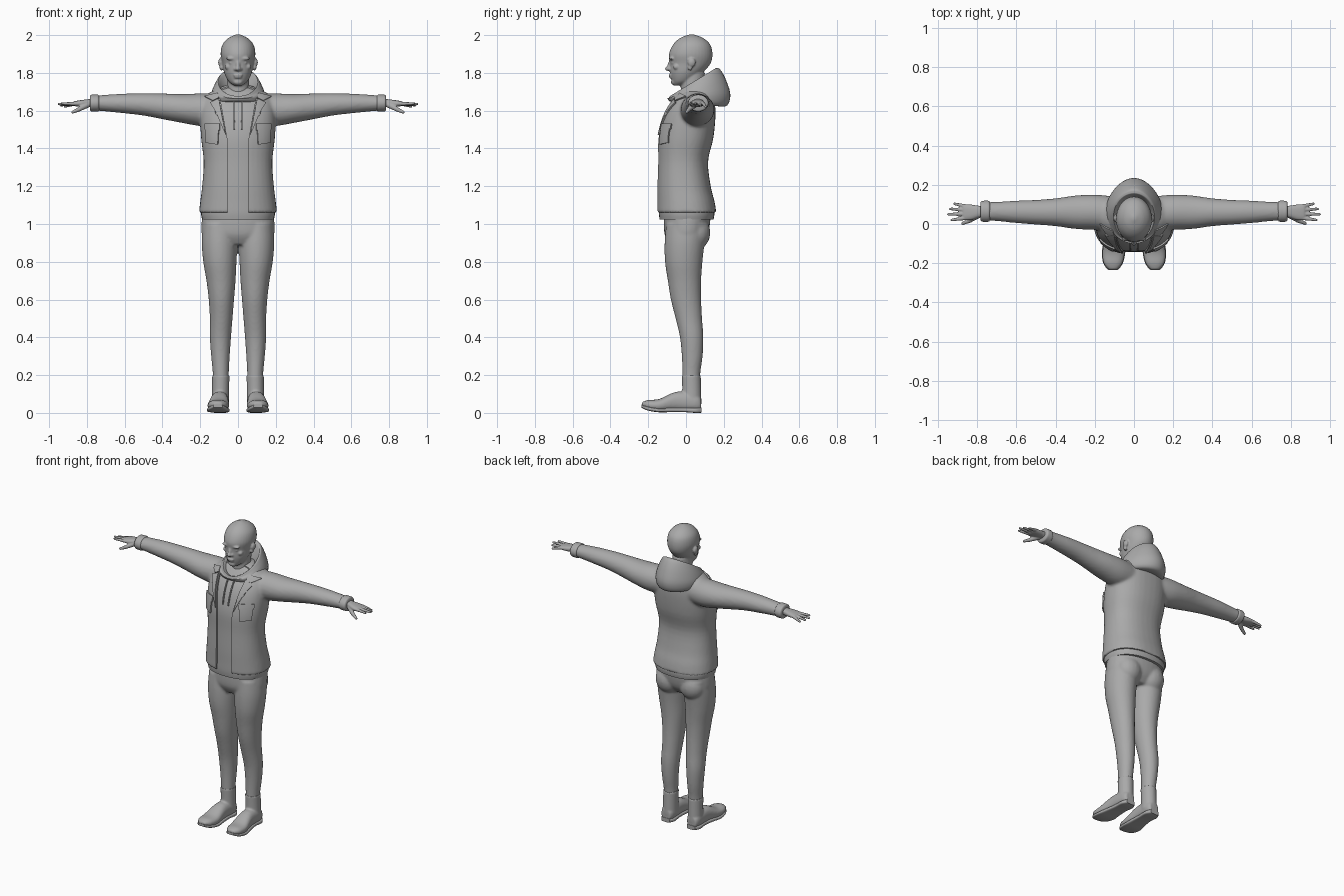
import bpy, bmesh
from math import sin, cos, pi, copysign
from mathutils import Vector, Matrix

cube = bpy.data.objects.get("Cube")
if cube:
    bpy.data.objects.remove(cube, do_unlink=True)

GREY = (.4, .4, .4, 1)
grey = bpy.data.materials.new("plain grey")
grey.use_nodes = True
grey.diffuse_color = GREY
grey.node_tree.nodes["Principled BSDF"].inputs["Base Color"].default_value = GREY
SIDES = (-1, 1)
made = []


def eased(rows, steps=4):
    """Pass a smooth curve through rows of measurements."""
    rows = [Vector(r) for r in rows]
    out = []
    for i in range(len(rows) - 1):
        a, b = rows[max(i - 1, 0)], rows[i]
        c, d = rows[i + 1], rows[min(i + 2, len(rows) - 1)]
        for k in range(steps):
            t = k / steps
            out.append(b + (c - a) * (t / 2) + (a * 2 - b * 5 + c * 4 - d) * (t * t / 2)
                       + (b * 3 - a - c * 3 + d) * (t ** 3 / 2))
    return out + [rows[-1]]


def skin(bm, rings, caps=True):
    """Join rings of points into a surface."""
    loops = [[bm.verts.new(p) for p in ring] for ring in rings]
    for low, high in zip(loops, loops[1:]):
        for i in range(len(low)):
            j = (i + 1) % len(low)
            bm.faces.new((low[i], low[j], high[j], high[i]))
    if caps:
        bm.faces.new(loops[0][::-1])
        bm.faces.new(loops[-1])


def loft(bm, rows, axis="Z", side=1, power=2, count=36):
    """Rows hold: place along axis, two centre values, two radii."""
    rings = []
    for t, ca, cb, ra, rb in eased(rows):
        ring = []
        for i in range(count):
            u, v = cos(2 * pi * i / count), sin(2 * pi * i / count)
            a = ca + ra * copysign(abs(u) ** (2 / power), u)
            b = cb + rb * copysign(abs(v) ** (2 / power), v)
            x, y, z = {"X": (t, a, b), "Y": (a, t, b), "Z": (a, b, t)}[axis]
            ring.append((x * side, y, z))
        rings.append(ring)
    skin(bm, rings)


def ball(bm, centre, radii):
    place = Matrix.Translation(centre) @ Matrix.Diagonal((*radii, 1))
    bmesh.ops.create_uvsphere(bm, u_segments=20, v_segments=12, radius=1, matrix=place)


def tube(bm, start, end, r_start, r_end):
    start, end = Vector(start), Vector(end)
    way = end - start
    turn = way.to_track_quat("Z", "Y").to_matrix().to_4x4()
    bmesh.ops.create_cone(bm, cap_ends=True, segments=14, radius1=r_start, radius2=r_end,
                          depth=way.length, matrix=Matrix.Translation((start + end) / 2) @ turn)
    ball(bm, start, [r_start] * 3)
    ball(bm, end, [r_end] * 3)


def finish(name, bm):
    bmesh.ops.recalc_face_normals(bm, faces=bm.faces)
    mesh = bpy.data.meshes.new(name)
    bm.to_mesh(mesh)
    bm.free()
    mesh.materials.append(grey)
    ob = bpy.data.objects.new(name, mesh)
    bpy.context.collection.objects.link(ob)
    made.append(ob)
    return ob


def modify(ob, kind, **settings):
    """Add one modifier and bake it into the mesh."""
    mod = ob.modifiers.new(kind.lower(), kind)
    for key, value in settings.items():
        setattr(mod, key, value)
    graph = bpy.context.evaluated_depsgraph_get()
    graph.update()
    mesh = bpy.data.meshes.new_from_object(ob.evaluated_get(graph))
    ob.modifiers.clear()
    ob.data = mesh
    if not mesh.materials:
        mesh.materials.append(grey)


def melt(ob, voxel, passes):
    """Fuse overlapping volumes into one soft surface."""
    modify(ob, "REMESH", mode="VOXEL", voxel_size=voxel)
    modify(ob, "SMOOTH", factor=.5, iterations=passes)


def patch(name, corners, target):
    """Thin cloth piece laid on the front of a garment."""
    bm = bmesh.new()
    bm.faces.new([bm.verts.new((x, -.5, z)) for x, z in corners])
    bmesh.ops.subdivide_edges(bm, edges=bm.edges, cuts=9, use_grid_fill=True)
    ob = finish(name, bm)
    modify(ob, "SHRINKWRAP", target=target, wrap_method="PROJECT", use_project_y=True,
           use_positive_direction=True, use_negative_direction=False,
           wrap_mode="ABOVE_SURFACE", offset=.004)
    modify(ob, "SOLIDIFY", thickness=.009, offset=0)


# Head with neck and facial forms
bm = bmesh.new()
loft(bm, [(1.733, 0, -.04, .02, .025), (1.755, 0, -.018, .05, .056), (1.8, 0, .002, .073, .086),
          (1.85, 0, .022, .083, .108), (1.9, 0, .025, .092, .115), (1.95, 0, .03, .082, .098),
          (1.985, 0, .03, .05, .06), (2.004, 0, .03, .008, .01)])
loft(bm, [(1.6, 0, .04, .068, .068), (1.7, 0, .035, .06, .062), (1.8, 0, .035, .06, .065)])
ball(bm, (0, -.091, 1.822), (.015, .02, .013))
tube(bm, (0, -.078, 1.87), (0, -.093, 1.826), .009, .011)
ball(bm, (0, -.082, 1.788), (.025, .01, .006))
ball(bm, (0, -.08, 1.777), (.021, .01, .006))
ball(bm, (0, -.062, 1.752), (.026, .018, .017))
for s in SIDES:
    ball(bm, (s * .035, -.075, 1.876), (.028, .014, .009))
    ball(bm, (s * .034, -.069, 1.854), (.014, .009, .008))
    ball(bm, (s * .014, -.084, 1.82), (.009, .011, .009))
    ball(bm, (s * .052, -.05, 1.832), (.018, .018, .016))
    ball(bm, (s * .092, .03, 1.855), (.013, .021, .024))
    ball(bm, (s * .088, .022, 1.83), (.01, .013, .018))
melt(finish("head", bm), .005, 2)

# Hoodie body and jacket
torso = [(1.06, 0, .003, .207, .158), (1.12, 0, -.002, .2, .153), (1.2, 0, -.012, .19, .143),
         (1.33, 0, -.017, .182, .134), (1.45, 0, -.003, .195, .147), (1.55, 0, .013, .2, .142),
         (1.62, 0, .028, .195, .127), (1.68, 0, .045, .17, .1), (1.72, 0, .05, .1, .07),
         (1.74, 0, .05, .05, .04)]
inset = .011
bm = bmesh.new()
under = [(z, x, y, rx - inset, ry - inset) for z, x, y, rx, ry in torso]
loft(bm, [(1.025, 0, .003, .19, .143)] + under, power=2.3)
hoodie = finish("hoodie_body", bm)

bm = bmesh.new()
loft(bm, torso, power=2.3)
for s in SIDES:
    loft(bm, [(.1, .05, 1.605, .09, .085), (.2, .06, 1.605, .09, .086), (.3, .06, 1.612, .085, .076),
              (.4, .06, 1.623, .071, .068), (.5, .06, 1.633, .063, .059), (.6, .062, 1.638, .057, .052),
              (.7, .064, 1.64, .049, .044), (.76, .065, 1.64, .047, .039)], "X", s)
jacket = finish("jacket", bm)
melt(jacket, .009, 5)

# Open front of the jacket
bm = bmesh.new()
edge = [(.056, 1), (.056, 1.45), (.1, 1.7), (.1, 1.8)]
outline = edge + [(-x, z) for x, z in reversed(edge)]
skin(bm, [[(x, y, z) for x, z in outline] for y in (-.4, 0)])
cutter = finish("opening_cutter", bm)
modify(jacket, "BOOLEAN", object=cutter, operation="DIFFERENCE")
made.remove(cutter)
bpy.data.objects.remove(cutter, do_unlink=True)

# Collar, lapels, pockets and drawstrings
pieces = [("collar", [(.106, 1.69), (.175, 1.672), (.13, 1.65), (.1, 1.665)], jacket),
          ("lapel", [(.1, 1.66), (.145, 1.64), (.115, 1.59), (.064, 1.47)], jacket),
          ("pocket", [(.1, 1.51), (.168, 1.51), (.165, 1.43), (.105, 1.42)], jacket),
          ("pocket_flap", [(.095, 1.53), (.172, 1.53), (.172, 1.5), (.095, 1.495)], jacket),
          ("drawstring", [(.02, 1.66), (.027, 1.66), (.023, 1.5), (.016, 1.5)], hoodie)]
for name, corners, target in pieces:
    for s in SIDES:
        patch(("right_" if s < 0 else "left_") + name, [(s * x, z) for x, z in corners], target)

# Hood lying on the shoulders: width, depth, centre, height, tilt, back point
hood = [(.06, .06, .04, 1.66, .3, 0), (.075, .085, .035, 1.7, .5, 0), (.1, .115, .035, 1.745, .6, 0),
        (.108, .125, .038, 1.75, .6, 0), (.117, .132, .04, 1.74, .58, .01), (.135, .15, .05, 1.71, .3, .015),
        (.145, .157, .06, 1.67, .05, .018), (.13, .14, .055, 1.635, -.1, .01), (.06, .06, .04, 1.64, 0, 0)]
rings = []
for wide, deep, mid, height, tilt, point in eased(hood):
    ring = []
    for i in range(48):
        a = 2 * pi * i / 48
        y = -deep * cos(a)
        ring.append((wide * sin(a), mid + y + point * max(0, -cos(a)) ** 4, height + tilt * y))
    rings.append(ring)
bm = bmesh.new()
skin(bm, rings, caps=False)
finish("hood", bm)

# Trousers
bm = bmesh.new()
loft(bm, [(1.06, 0, .008, .188, .122), (1, 0, .005, .193, .122), (.94, 0, 0, .19, .112),
          (.89, 0, -.005, .16, .08)], power=2.2)
for s in SIDES:
    ball(bm, (s * .088, .055, .955), (.085, .074, .09))
    legs = [(1, .098, .005, .09, .11), (.9, .098, -.007, .094, .106), (.8, .096, -.012, .088, .099),
            (.7, .09, -.008, .077, .088), (.6, .088, 0, .067, .08), (.5, .089, .015, .06, .07),
            (.4, .093, .03, .056, .062), (.3, .093, .033, .049, .055), (.2, .091, .028, .042, .047),
            (.1, .091, .028, .043, .047)]
    loft(bm, [(z, s * x, y, rx, ry) for z, x, y, rx, ry in legs])
melt(finish("trousers", bm), .008, 4)

for s in SIDES:
    label = "right_" if s < 0 else "left_"

    # Boot and sole
    bm = bmesh.new()
    loft(bm, [(.05, .093, .03, .046, .052), (.12, .092, .03, .045, .05), (.2, .091, .028, .046, .05)], side=s)
    loft(bm, [(.08, .095, .045, .03, .035), (.05, .095, .055, .044, .05), (-.05, .098, .06, .047, .052),
              (-.14, .104, .04, .057, .034), (-.2, .107, .042, .048, .026),
              (-.233, .107, .045, .022, .012)], "Y", s, 2.3)
    melt(finish(label + "boot", bm), .006, 3)
    bm = bmesh.new()
    loft(bm, [(.083, .095, .015, .03, .014), (.05, .095, .013, .047, .013), (-.01, .096, .016, .045, .012),
              (-.08, .1, .016, .052, .012), (-.14, .104, .014, .06, .011), (-.2, .107, .023, .05, .011),
              (-.236, .107, .036, .024, .008)], "Y", s, 4)
    finish(label + "sole", bm)

    # Sleeve cuff
    bm = bmesh.new()
    loft(bm, [(.735, .065, 1.64, .046, .038), (.742, .065, 1.64, .053, .045), (.76, .065, 1.64, .054, .045),
              (.778, .065, 1.64, .052, .044), (.784, .065, 1.64, .044, .036)], "X", s)
    finish(label + "cuff", bm)

    # Hand with fingers and thumb
    bm = bmesh.new()
    loft(bm, [(.75, .065, 1.642, .028, .022), (.79, .063, 1.641, .03, .02), (.83, .06, 1.638, .039, .018),
              (.865, .06, 1.637, .041, .013), (.875, .06, 1.637, .036, .008)], "X", s, 2.4)
    for root, tip, reach, lift in ((.091, .103, .917, 1.622), (.072, .077, .938, 1.629),
                                   (.051, .05, .948, 1.635), (.03, .021, .93, 1.637)):
        tube(bm, (s * .86, root, 1.637), (s * reach, tip, lift), .0105, .007)
    tube(bm, (s * .795, .045, 1.632), (s * .84, .017, 1.608), .016, .012)
    tube(bm, (s * .84, .017, 1.608), (s * .875, .003, 1.592), .012, .008)
    melt(finish(label + "hand", bm), .004, 2)

# Soft shading that keeps seams crisp
bpy.ops.object.select_all(action="DESELECT")
for ob in made:
    ob.select_set(True)
bpy.context.view_layer.objects.active = made[0]
bpy.ops.object.shade_smooth_by_angle(angle=pi / 4)
